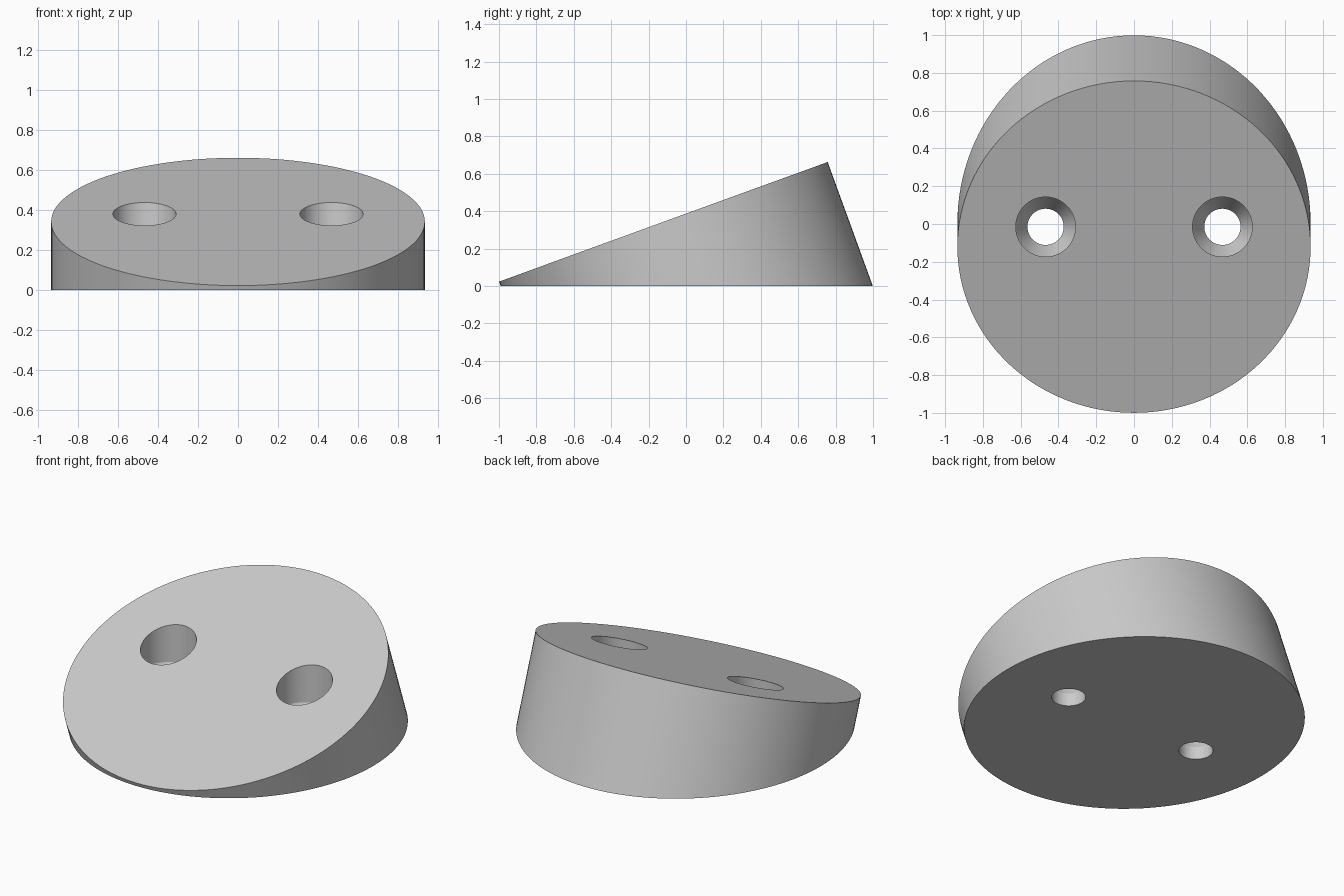
import bpy
import bmesh
from math import radians
from mathutils import Matrix, Vector

cube = bpy.data.objects.get("Cube")
if cube:
    bpy.data.objects.remove(cube, do_unlink=True)

RADIUS, TILT, DEPTH = 0.935, radians(20), 1.2
TOP_CENTRE = Vector((0, -0.121, 0.343))
HOLE_X, HOLE_Y = 0.468, -0.015

grey = bpy.data.materials.new("light_grey")
grey.use_nodes = True
colour = (0.6, 0.6, 0.6, 1)
grey.diffuse_color = colour
grey.node_tree.nodes["Principled BSDF"].inputs["Base Color"].default_value = colour


def add_object(name, bm):
    bmesh.ops.recalc_face_normals(bm, faces=bm.faces)
    mesh = bpy.data.meshes.new(name)
    bm.to_mesh(mesh)
    bm.free()
    mesh.materials.append(grey)
    obj = bpy.data.objects.new(name, mesh)
    bpy.context.collection.objects.link(obj)
    return obj


def lathe(name, profile, x, y, segments=64):
    """Closed solid turned about a vertical axis from (radius, z) pairs."""
    bm = bmesh.new()
    verts = [bm.verts.new((r, 0, z)) for r, z in profile]
    edges = [bm.edges.new(pair) for pair in zip(verts, verts[1:])]
    bmesh.ops.spin(bm, geom=verts + edges, cent=(0, 0, 0), axis=(0, 0, 1),
                   angle=radians(360), steps=segments, use_merge=True)
    bmesh.ops.remove_doubles(bm, verts=bm.verts, dist=1e-4)
    bmesh.ops.translate(bm, verts=bm.verts, vec=(x, y, 0))
    return add_object(name, bm)


# Wedge body: a tilted cylinder sliced flat at the ground
bm = bmesh.new()
bmesh.ops.create_cone(bm, cap_ends=True, segments=128, radius1=RADIUS,
                      radius2=RADIUS, depth=DEPTH,
                      matrix=Matrix.Translation(TOP_CENTRE)
                      @ Matrix.Rotation(TILT, 4, "X")
                      @ Matrix.Translation((0, 0, -DEPTH / 2)))
cut = bmesh.ops.bisect_plane(bm, geom=bm.verts[:] + bm.edges[:] + bm.faces[:],
                             plane_co=(0, 0, 0), plane_no=(0, 0, -1),
                             clear_outer=True)
rim = [e for e in cut["geom_cut"] if isinstance(e, bmesh.types.BMEdge)]
bmesh.ops.contextual_create(bm, geom=rim)
body = add_object("wedge_body", bm)
bpy.context.view_layer.objects.active = body

# Two vertical stepped screw holes: narrow bore, tapered seat, wide bore
hole = [(0, -0.2), (0.096, -0.2), (0.096, 0.08), (0.158, 0.2), (0.158, 1), (0, 1)]
for side in (-1, 1):
    cutter = lathe("hole_cutter", hole, side * HOLE_X, HOLE_Y)
    cutter.hide_render = True
    mod = body.modifiers.new("screw_hole", "BOOLEAN")
    mod.operation = "DIFFERENCE"
    mod.solver = "EXACT"
    mod.object = cutter
    bpy.ops.object.modifier_apply(modifier=mod.name)
    bpy.data.objects.remove(cutter, do_unlink=True)

# Smooth walls, crisp rims
bpy.ops.object.select_all(action="DESELECT")
body.select_set(True)
bpy.ops.object.shade_smooth_by_angle(angle=radians(25))
